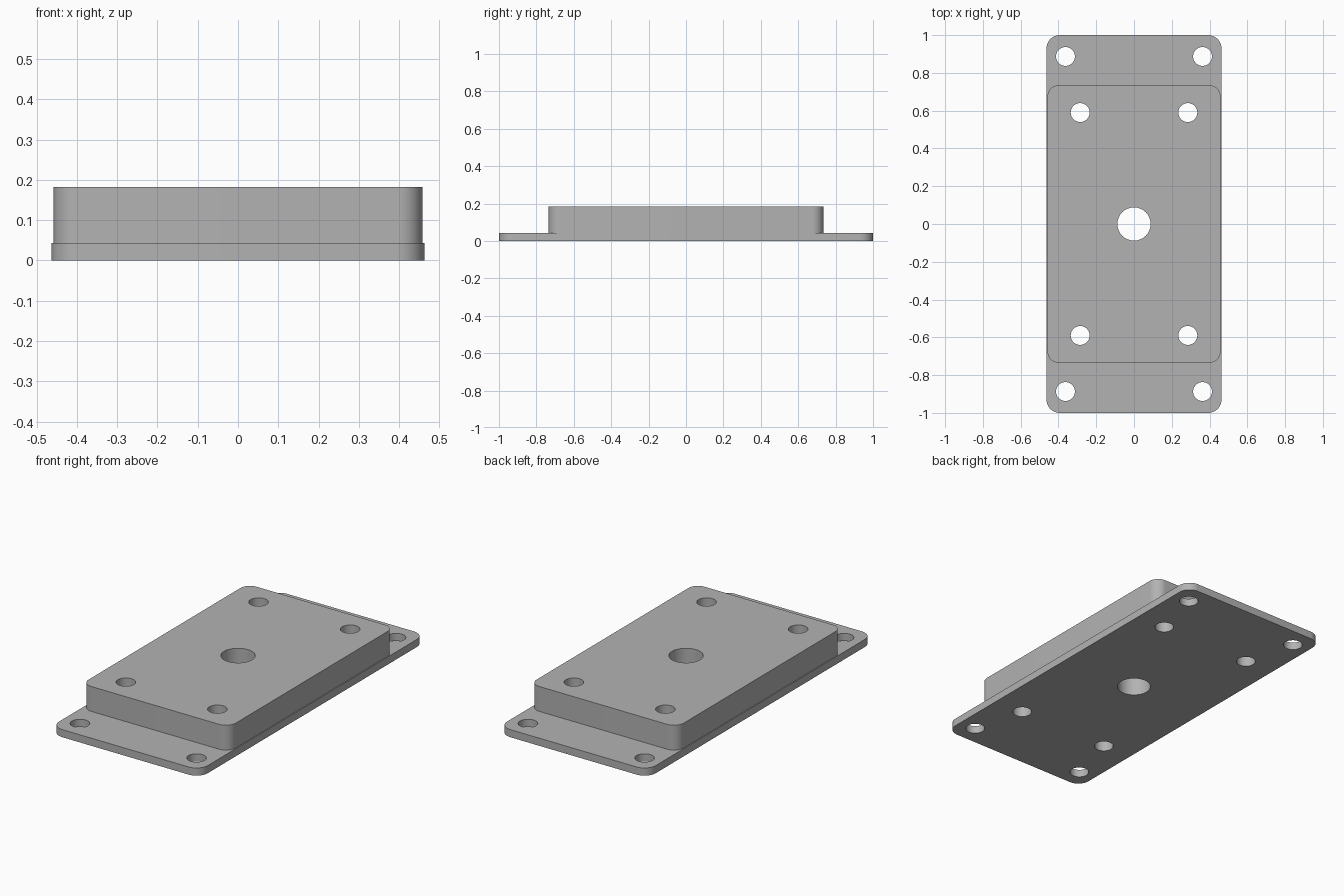
import bpy
import bmesh
import math

cube = bpy.data.objects.get("Cube")
if cube:
    bpy.data.objects.remove(cube, do_unlink=True)

PLATE_TOP = 0.043
BLOCK_TOP = 0.183

grey = bpy.data.materials.new("plain grey")
grey.use_nodes = True
colour = (0.45, 0.45, 0.45, 1)
grey.diffuse_color = colour
grey.node_tree.nodes["Principled BSDF"].inputs["Base Color"].default_value = colour


def prism(name, outline, z0, z1):
    """Extrude a closed counter-clockwise outline from z0 to z1."""
    bm = bmesh.new()
    base = bm.faces.new([bm.verts.new((x, y, z0)) for x, y in outline])
    top = bmesh.ops.extrude_face_region(bm, geom=[base])["geom"]
    moved = [v for v in top if isinstance(v, bmesh.types.BMVert)]
    bmesh.ops.translate(bm, verts=moved, vec=(0, 0, z1 - z0))
    bmesh.ops.recalc_face_normals(bm, faces=bm.faces)
    mesh = bpy.data.meshes.new(name)
    bm.to_mesh(mesh)
    bm.free()
    mesh.materials.append(grey)
    obj = bpy.data.objects.new(name, mesh)
    bpy.context.collection.objects.link(obj)
    return obj


def arc(cx, cy, r, start, sweep, steps):
    return [(cx + r * math.cos(start + sweep * i / steps),
             cy + r * math.sin(start + sweep * i / steps)) for i in range(steps + 1)]


def rounded_rectangle(hx, hy, r):
    points = []
    for i, (sx, sy) in enumerate([(1, 1), (-1, 1), (-1, -1), (1, -1)]):
        points += arc(sx * (hx - r), sy * (hy - r), r, i * math.pi / 2, math.pi / 2, 12)
    return points


def combine(target, other, operation):
    """Apply a boolean and discard the second solid."""
    mod = target.modifiers.new(operation, 'BOOLEAN')
    mod.operation = operation
    mod.solver = 'EXACT'
    mod.object = other
    bpy.context.view_layer.objects.active = target
    bpy.ops.object.modifier_apply(modifier=mod.name)
    bpy.data.objects.remove(other, do_unlink=True)


# Thin base plate with the raised block fused on top
body = prism("mounting_plate", rounded_rectangle(0.463, 1.0, 0.07), 0, PLATE_TOP)
block = prism("raised_block", rounded_rectangle(0.458, 0.735, 0.06), PLATE_TOP / 2, BLOCK_TOP)
combine(body, block, 'UNION')

# Through holes: centre bore, block bolts and flange bolts
holes = [(0, 0, 0.088)]
for sx in (-1, 1):
    for sy in (-1, 1):
        holes += [(sx * 0.285, sy * 0.59, 0.05), (sx * 0.363, sy * 0.887, 0.05)]
for x, y, r in holes:
    circle = arc(x, y, r, 0, math.tau, 48)[:-1]
    cutter = prism("hole_cutter", circle, -0.1, 0.3)
    cutter.hide_render = True
    combine(body, cutter, 'DIFFERENCE')

# Smooth the rounded walls, keep the rims sharp
bpy.ops.object.select_all(action='DESELECT')
body.select_set(True)
bpy.context.view_layer.objects.active = body
bpy.ops.object.shade_smooth_by_angle(angle=math.radians(30))
